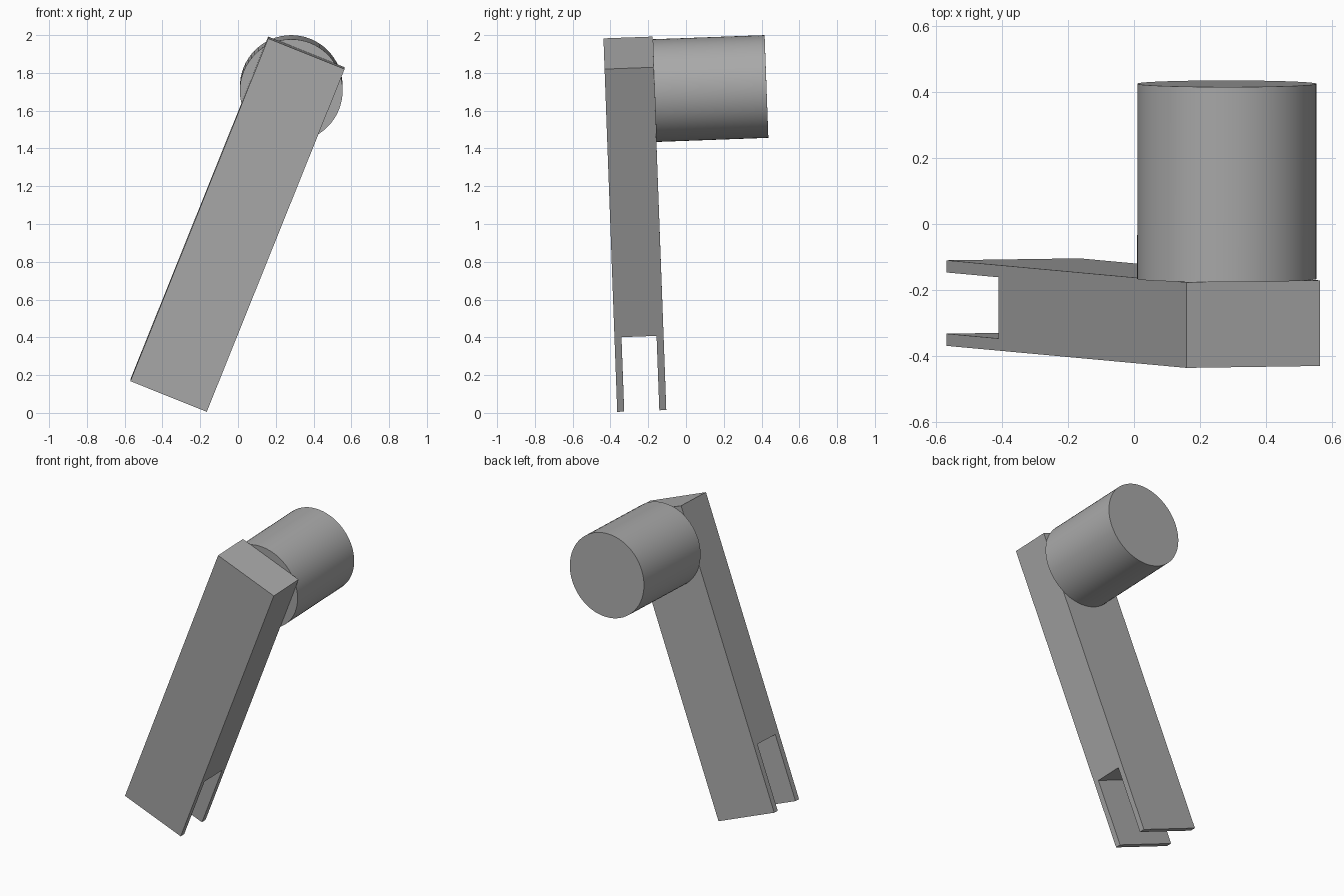
import bpy
import bmesh
import math
from mathutils import Matrix, Vector

cube = bpy.data.objects.get("Cube")
if cube:
    bpy.data.objects.remove(cube, do_unlink=True)

# Single grey material
grey = bpy.data.materials.new("plain grey")
grey.use_nodes = True
colour = (0.4, 0.4, 0.4, 1)
grey.diffuse_color = colour
grey.node_tree.nodes["Principled BSDF"].inputs["Base Color"].default_value = colour

# Tilted frame: across the arm, through its thickness, along its length
along = Vector((0.73, -0.067, 1.815)).normalized()
across = Vector((0, 1, 0.036)).cross(along).normalized()
through = along.cross(across)
tilt = Matrix((across, through, along)).transposed().to_4x4()


def make_object(name, bm, location):
    bmesh.ops.recalc_face_normals(bm, faces=bm.faces)
    mesh = bpy.data.meshes.new(name)
    bm.to_mesh(mesh)
    bm.free()
    mesh.materials.append(grey)
    obj = bpy.data.objects.new(name, mesh)
    bpy.context.collection.objects.link(obj)
    obj.matrix_world = Matrix.Translation(location) @ tilt
    return obj


# Arm: forked side profile extruded across its width
WIDTH, DEPTH, LENGTH = 0.436, 0.26, 1.957
PRONG, SLOT = 0.037, 0.425
profile = [(0, 0), (PRONG, 0), (PRONG, SLOT), (DEPTH - PRONG, SLOT),
           (DEPTH - PRONG, 0), (DEPTH, 0), (DEPTH, LENGTH), (0, LENGTH)]
bm = bmesh.new()
face = bm.faces.new([bm.verts.new((0, y, z)) for y, z in profile])
extruded = bmesh.ops.extrude_face_region(bm, geom=[face])["geom"]
verts = [v for v in extruded if isinstance(v, bmesh.types.BMVert)]
bmesh.ops.translate(bm, verts=verts, vec=(WIDTH, 0, 0))
make_object("forked_arm", bm, Vector((-0.57, -0.37, 0.168)))

# Pivot: round boss standing out from the back of the arm
RADIUS, REACH = 0.272, 0.593
bm = bmesh.new()
bmesh.ops.create_cone(bm, cap_ends=True, segments=64, radius1=RADIUS,
                      radius2=RADIUS, depth=REACH,
                      matrix=Matrix.Rotation(math.pi / 2, 4, "X"))
centre = Vector((0.282, 0.426, 1.728)) - through * (REACH / 2)
pivot = make_object("pivot_cylinder", bm, centre)
bpy.ops.object.select_all(action="DESELECT")
pivot.select_set(True)
bpy.context.view_layer.objects.active = pivot
bpy.ops.object.shade_smooth_by_angle(angle=math.radians(30))
